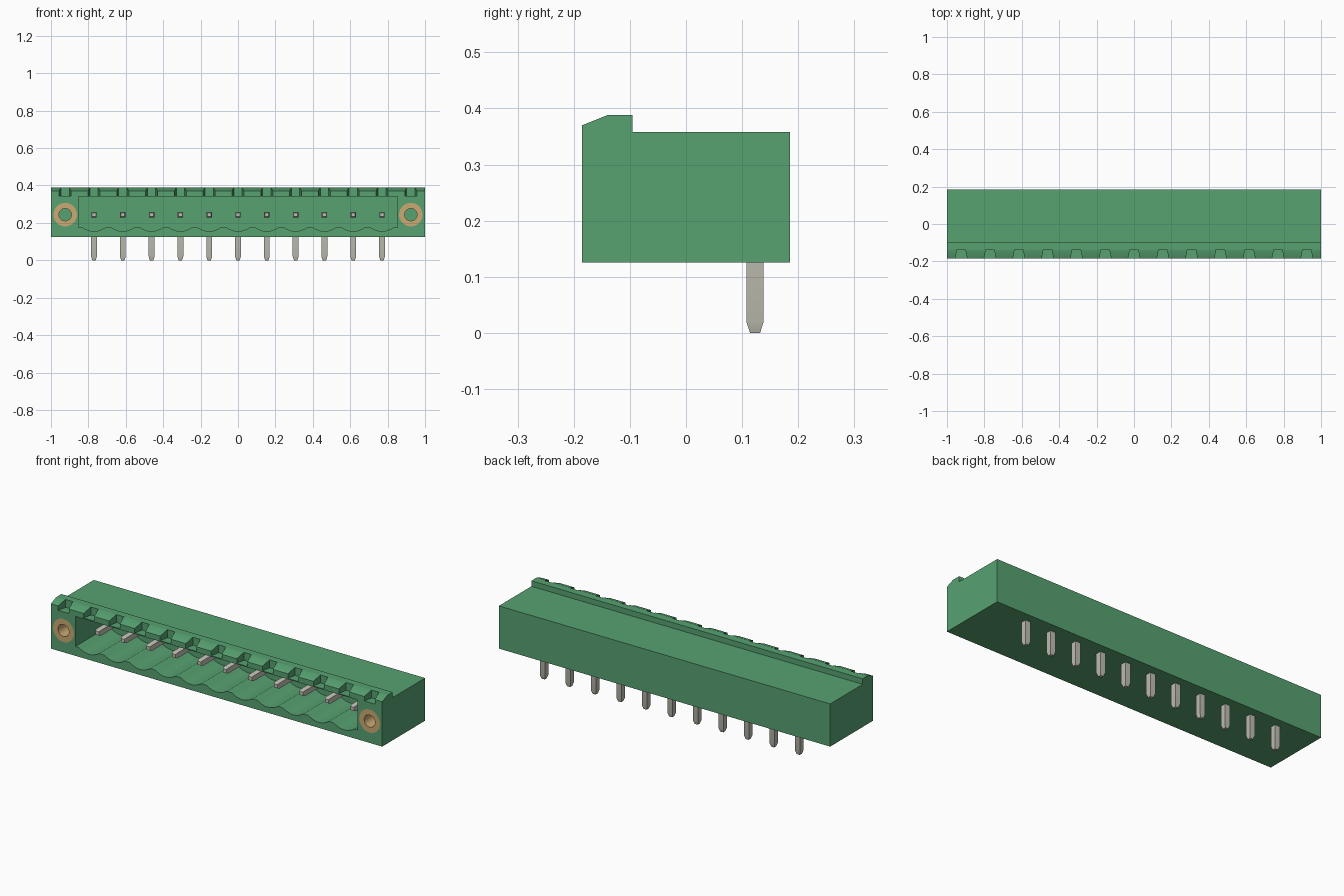
import bpy, bmesh, math
from mathutils import Vector

cube = bpy.data.objects.get("Cube")
if cube:
    bpy.data.objects.remove(cube)

PITCH = 0.154
PINS = [k * PITCH for k in range(-5, 6)]
SLOTS = [k * PITCH for k in range(-6, 7)]
AXIS_Z = 0.244                               # height of contacts and inserts
FRONT, CAVITY_BACK, BACK = -0.185, 0.09, 0.185
BOTTOM, SHELF = 0.125, 0.345                 # underside and slot floor
CAVITY_X, CAVITY_TOP = 0.852, 0.34
SLOT_BACK = -0.135
BORE, SIDES = 0.063, 32


def material(name, rgb):
    m = bpy.data.materials.new(name)
    m.use_nodes = True
    m.diffuse_color = (*rgb, 1)
    m.node_tree.nodes["Principled BSDF"].inputs["Base Color"].default_value = (*rgb, 1)
    return m


GREEN = material("green plastic", (0.095, 0.36, 0.165))
METAL = material("tin metal", (0.53, 0.52, 0.45))
BRASS = material("brass", (0.60, 0.40, 0.17))


def loft(bm, loops, closed=False):
    """Skin a row of matching loops; cap the ends, or join last to first."""
    rings = [[bm.verts.new(p) for p in loop] for loop in loops]
    pairs = list(zip(rings, rings[1:]))
    if closed:
        pairs.append((rings[-1], rings[0]))
    else:
        bm.faces.new(rings[0])
        bm.faces.new(rings[-1])
    for a, b in pairs:
        for i in range(len(a)):
            j = (i + 1) % len(a)
            bm.faces.new((a[i], a[j], b[j], b[i]))


def along_y(bm, outline, y0, y1):
    loft(bm, [[(x, y, z) for x, z in outline] for y in (y0, y1)])


def rectangle(x0, x1, z0, z1):
    return [(x0, z0), (x1, z0), (x1, z1), (x0, z1)]


def finish(bm, name, mat):
    bmesh.ops.recalc_face_normals(bm, faces=bm.faces[:])
    mesh = bpy.data.meshes.new(name)
    bm.to_mesh(mesh)
    bm.free()
    mesh.materials.append(mat)
    mesh.shade_smooth()
    mesh.set_sharp_from_angle(angle=math.radians(25))
    bpy.context.collection.objects.link(bpy.data.objects.new(name, mesh))


# Housing: solid rear, roof with the back of the rail, and lip over the cavity
housing = bmesh.new()
along_y(housing, rectangle(-1, 1, BOTTOM, SHELF), CAVITY_BACK, BACK)
roof = [(SLOT_BACK, SHELF), (BACK, SHELF), (BACK, 0.358), (-0.095, 0.358),
        (-0.095, 0.388), (SLOT_BACK, 0.388)]
loft(housing, [[(x, y, z) for y, z in roof] for x in (-1, 1)])
along_y(housing, rectangle(-CAVITY_X, CAVITY_X, CAVITY_TOP, SHELF), FRONT, CAVITY_BACK)

# Cavity floor with a scalloped trough under each contact
floor = [(CAVITY_X, 0.176), (CAVITY_X, BOTTOM), (-CAVITY_X, BOTTOM), (-CAVITY_X, 0.176)]
for x in PINS:
    for i in range(9):
        t = i / 4 - 1
        floor.append((x + 0.062 * t, 0.176 - 0.021 * (1 - t * t)))
along_y(housing, floor, FRONT, CAVITY_BACK)

# End flanges: upper and lower halves meeting around the insert bore
for sign in (-1, 1):
    for edge_z, turn in ((SHELF, 1), (BOTTOM, -1)):
        half = [(1, AXIS_Z), (1, edge_z), (CAVITY_X, edge_z), (CAVITY_X, AXIS_Z)]
        for i in range(SIDES // 2 + 1):
            a = math.pi * (1 - 2 * i / SIDES)
            half.append((SLOTS[-1] + BORE * math.cos(a),
                         AXIS_Z + turn * BORE * math.sin(a)))
        along_y(housing, [(sign * x, z) for x, z in half], FRONT, CAVITY_BACK)


# Rail teeth between the tapered coding slots
def slot_half_width(y):
    return 0.022 + 0.2 * (SLOT_BACK - y)


tooth = [(FRONT, SHELF), (FRONT, 0.37), (-0.14, 0.388), (SLOT_BACK, 0.388),
         (SLOT_BACK, SHELF)]
for left, right in zip([None] + SLOTS, SLOTS + [None]):
    start = [(-1 if left is None else left + slot_half_width(y), y, z) for y, z in tooth]
    stop = [(1 if right is None else right - slot_half_width(y), y, z) for y, z in tooth]
    loft(housing, [start, stop])
finish(housing, "housing", GREEN)

# Screw inserts: hollow sleeves flush with the front
for name, x in (("right_screw_insert", SLOTS[0]), ("left_screw_insert", SLOTS[-1])):
    sleeve = bmesh.new()
    loops = []
    for r, y in ((BORE, FRONT), (BORE, CAVITY_BACK), (0.033, CAVITY_BACK), (0.033, FRONT)):
        angles = [math.tau * i / SIDES for i in range(SIDES)]
        loops.append([(x + r * math.cos(a), y, AXIS_Z + r * math.sin(a)) for a in angles])
    loft(sleeve, loops, closed=True)
    finish(sleeve, name, BRASS)


# Square pin with a tapered tip, running from tip to end
def square_pin(bm, tip, end, half, tip_half, taper):
    tip, end = Vector(tip), Vector(end)
    way = (end - tip).normalized()
    side = Vector((1, 0, 0))
    up = way.cross(side)
    corners = ((-1, -1), (1, -1), (1, 1), (-1, 1))
    stations = ((tip, tip_half), (tip + way * taper, half), (end, half))
    loft(bm, [[c + side * h * sx + up * h * sz for sx, sz in corners]
              for c, h in stations])


# Contacts: a solder leg below and a mating pin in the cavity
legs, mates = bmesh.new(), bmesh.new()
for x in PINS:
    square_pin(legs, (x, 0.123, 0), (x, 0.123, AXIS_Z), 0.0155, 0.009, 0.02)
    square_pin(mates, (x, -0.115, AXIS_Z), (x, 0.123, AXIS_Z), 0.0145, 0.010, 0.012)
finish(legs, "solder_legs", METAL)
finish(mates, "mating_pins", METAL)
